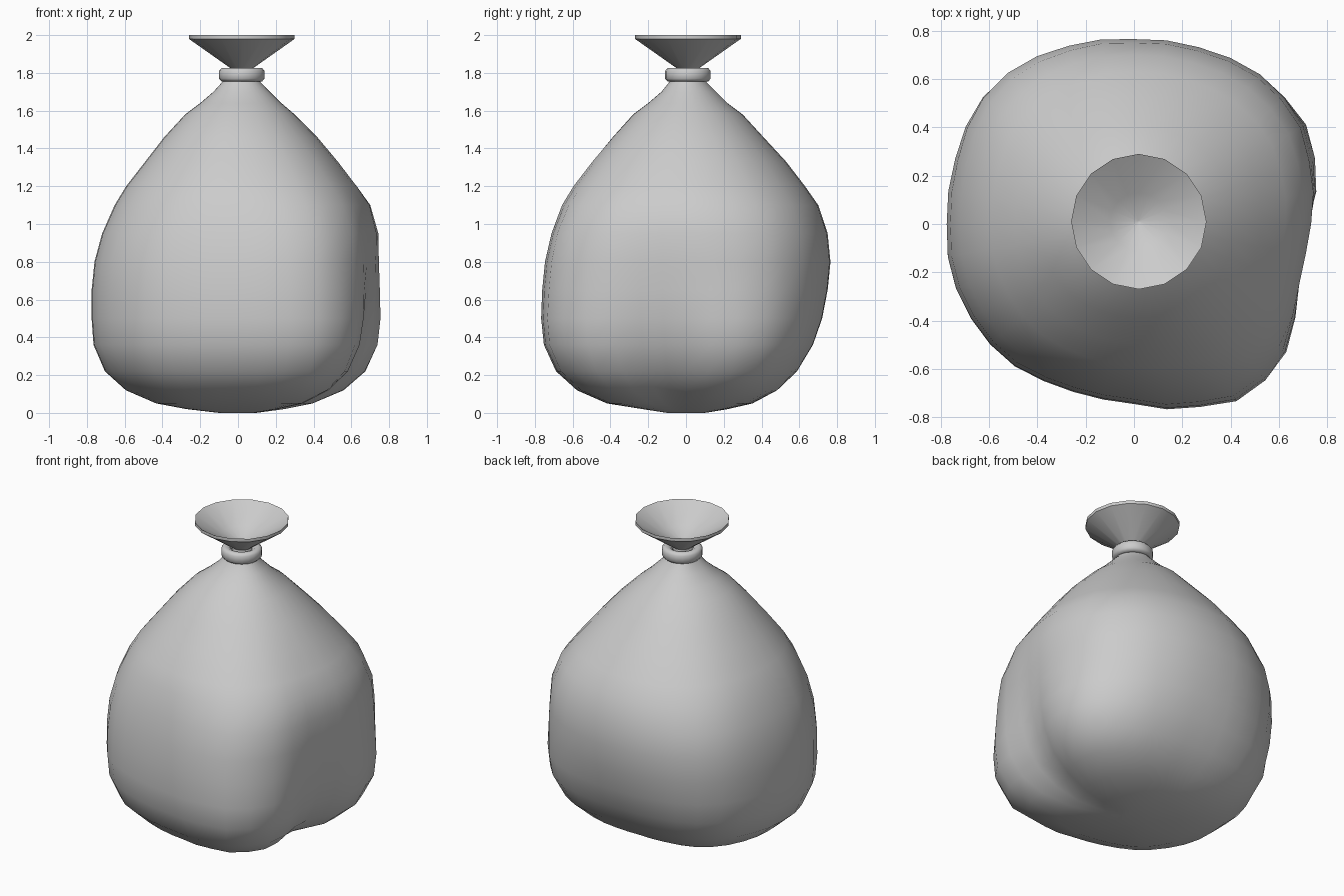
import bpy, bmesh
from math import sin, cos, pi, exp, degrees, radians

if "Cube" in bpy.data.objects:
    bpy.data.objects.remove(bpy.data.objects["Cube"])

N = 36


def loft(name, rings, cap_start=False, cap_end=False, closed=False):
    """Skin a list of equal-length point rings into a smooth mesh."""
    bm = bmesh.new()
    vr = [[bm.verts.new(p) for p in r] for r in rings]
    n = len(vr[0])
    pairs = list(zip(vr, vr[1:])) + ([(vr[-1], vr[0])] if closed else [])
    for a, b in pairs:
        for i in range(n):
            j = (i + 1) % n
            bm.faces.new((a[i], a[j], b[j], b[i]))
    for flag, r in ((cap_start, vr[0]), (cap_end, vr[-1])):
        if flag:
            bm.faces.new(r)
    bmesh.ops.recalc_face_normals(bm, faces=bm.faces)
    me = bpy.data.meshes.new(name)
    bm.to_mesh(me)
    bm.free()
    ob = bpy.data.objects.new(name, me)
    bpy.context.collection.objects.link(ob)
    bpy.ops.object.select_all(action='DESELECT')
    ob.select_set(True)
    bpy.context.view_layer.objects.active = ob
    return ob


# Lumpy plan outline: radius every 15 degrees, starting at +x
OUTLINE = [.765, .795, .83, .83, .805, .78, .77, .785, .81, .83, .81, .783,
           .775, .785, .78, .775, .75, .735, .745, .79, .845, .845, .80, .75]

# Side profiles: z, then reach to left, right, front, back
PROFILE = [
    (.003, .10, .10, .10, .10), (.02, .27, .26, .23, .22),
    (.05, .43, .42, .42, .35), (.12, .59, .60, .58, .48),
    (.22, .70, .72, .69, .585), (.36, .76, .78, .755, .67),
    (.50, .77, .78, .77, .72), (.65, .77, .76, .765, .75),
    (.80, .755, .745, .75, .765), (.95, .715, .74, .715, .75),
    (1.10, .65, .70, .66, .70), (1.20, .59, .63, .60, .63),
    (1.33, .49, .53, .50, .53), (1.46, .39, .42, .39, .41),
    (1.58, .28, .30, .28, .30), (1.64, .20, .23, .20, .22),
    (1.70, .13, .17, .13, .16), (1.75, .085, .12, .09, .11),
    (1.82, .04, .08, .05, .07)]


def outline(t):
    f = (t / (2 * pi) * 24) % 24
    i = int(f)
    u = f - i
    u = u * u * (3 - 2 * u)
    return OUTLINE[i] * (1 - u) + OUTLINE[(i + 1) % 24] * u


def bag_point(t, row):
    z, left, right, front, back = row
    c, s = cos(t), sin(t)
    r = (right if c > 0 else left) * c * c + (back if s > 0 else front) * s * s
    k = max(0, min(1, (1.6 - z) / .7))
    r *= 1 + k * (outline(t) / .77 - 1)
    # sagging dent low on the right side
    a = (degrees(t) + 12 + 180) % 360 - 180
    r -= .13 * min(1, r / .6) * exp(-(a / 16) ** 2 / 2 - ((z - .22) / .27) ** 2 / 2)
    return (r * c, r * s, z)


# Bag body
angles = [2 * pi * i / N for i in range(N)]
bag = loft("bag_body", [[bag_point(t, row) for t in angles] for row in PROFILE],
           cap_start=True)
bpy.ops.object.shade_smooth()


def circle(r, z, n=16, cx=.02, cy=.01):
    return [(cx + r * cos(2 * pi * i / n), cy + r * sin(2 * pi * i / n), z)
            for i in range(n)]


# Flared opening above the tie, with thin rim and hollow inside
loft("bag_opening", [circle(r, z) for r, z in
     ((.06, 1.77), (.06, 1.825), (.28, 1.98), (.28, 2.0), (.12, 1.90), (.005, 1.845))],
     cap_end=True)
bpy.ops.object.shade_smooth_by_angle(angle=radians(40))

# Tie band around the neck
section = [(.085, 1.755), (.108, 1.755), (.121, 1.77), (.121, 1.81),
           (.108, 1.825), (.085, 1.825), (.06, 1.81), (.06, 1.77)]
loft("tie_band", [circle(r, z, 20) for r, z in section], closed=True)
bpy.ops.object.shade_smooth()

# Set the body flat on the ground
for v in bag.data.vertices:
    if v.co.z < .01:
        v.co.z = 0
